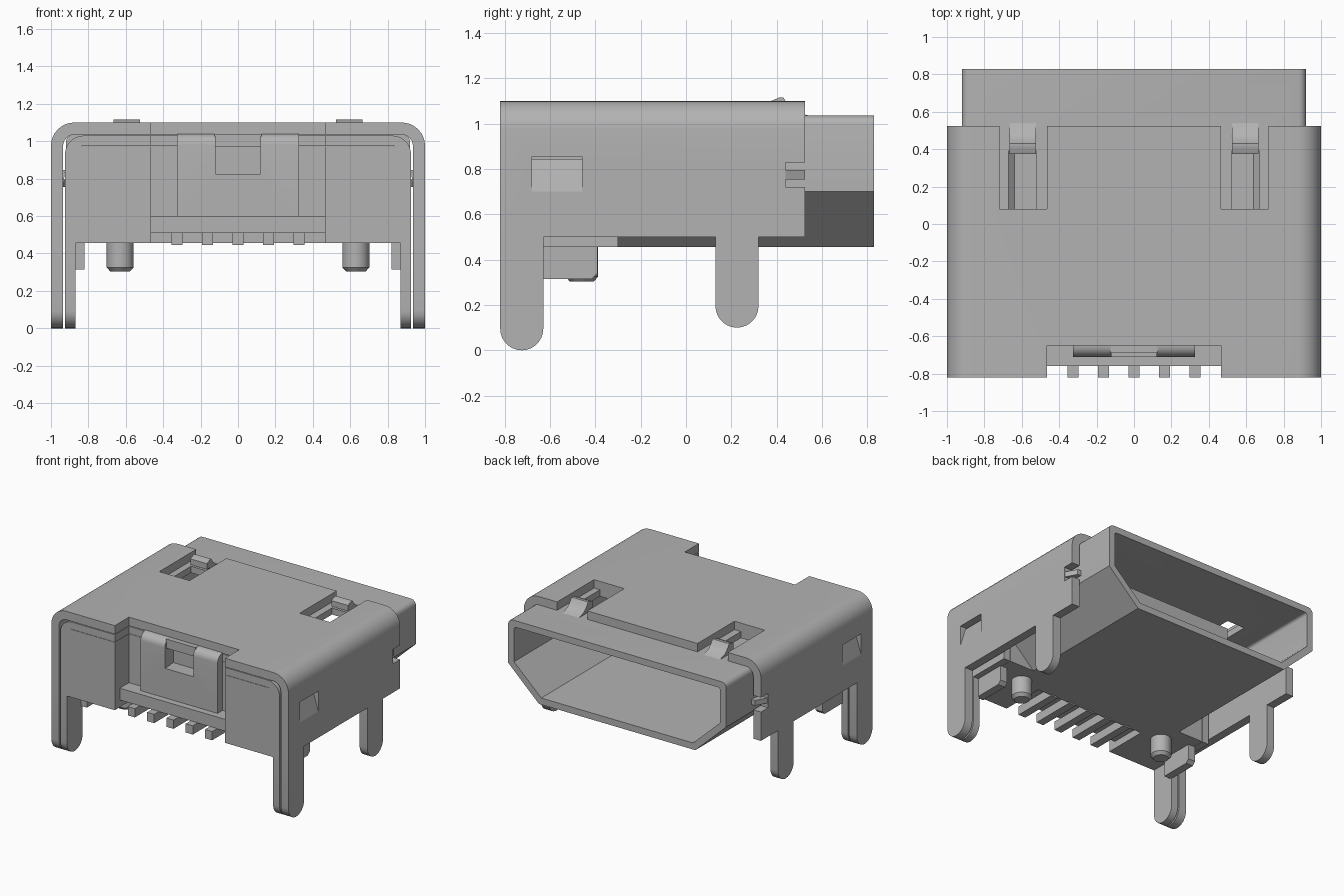
import bpy, bmesh
from math import sin, cos, pi, radians

if "Cube" in bpy.data.objects:
    bpy.data.objects.remove(bpy.data.objects["Cube"])

grey = bpy.data.materials.new("plain grey")
grey.use_nodes = True
COLOUR = (0.45, 0.45, 0.45, 1)
grey.diffuse_color = COLOUR
grey.node_tree.nodes["Principled BSDF"].inputs["Base Color"].default_value = COLOUR


def finish(name, bm):
    bmesh.ops.recalc_face_normals(bm, faces=bm.faces)
    mesh = bpy.data.meshes.new(name)
    bm.to_mesh(mesh)
    bm.free()
    mesh.materials.append(grey)
    ob = bpy.data.objects.new(name, mesh)
    bpy.context.collection.objects.link(ob)
    return ob


def prism(name, pts, axis, a, b):
    """Extrude a 2D outline along an axis from a to b."""
    place = {"x": lambda u, v: (a, u, v), "y": lambda u, v: (u, a, v),
             "z": lambda u, v: (u, v, a)}[axis]
    bm = bmesh.new()
    face = bm.faces.new([bm.verts.new(place(u, v)) for u, v in pts])
    ext = bmesh.ops.extrude_face_region(bm, geom=[face])
    move = [b - a if axis == k else 0 for k in "xyz"]
    bmesh.ops.translate(bm, vec=move,
                        verts=[g for g in ext["geom"] if isinstance(g, bmesh.types.BMVert)])
    return finish(name, bm)


def box(name, x, y, z):
    return prism(name, [(x[0], y[0]), (x[1], y[0]), (x[1], y[1]), (x[0], y[1])], "z", *z)


def both(s, a, b):
    return sorted((s * a, s * b))


def arc(cu, cv, r, a0, a1, n=8):
    return [(cu + r * cos(radians(a0 + (a1 - a0) * i / n)),
             cv + r * sin(radians(a0 + (a1 - a0) * i / n))) for i in range(n + 1)]


def cut(ob, *cutters):
    """Subtract the cutters, then throw them away."""
    bpy.context.view_layer.objects.active = ob
    for c in cutters:
        mod = ob.modifiers.new("cut", "BOOLEAN")
        mod.operation, mod.solver, mod.object = "DIFFERENCE", "EXACT", c
        bpy.ops.object.modifier_apply(modifier=mod.name)
        bpy.data.objects.remove(c)


def arch(hw, top, bottom, r, t):
    """Outline of a folded sheet: top with two side walls."""
    def half(w, h, q):
        right = [(w, bottom)] + arc(w - q, h - q, q, 0, 90)
        return right + [(-x, z) for x, z in reversed(right)]
    return half(hw, top, r) + half(hw - t, top - t, r - t)[::-1]


def recess():
    return box("recess_cutter", (-.465, .465), (-1, -.65), (.3, 1.3))


def notch():
    return box("notch_cutter", (-.125, .125), (-1, -.6), (.825, 1.03))


# Outer folded shell with spring slots, side windows and rear notches
outer = prism("outer_shell", arch(1, 1.1, .5, .125, .065), "y", -.82, .525)
cut(outer, recess())
for s in (-1, 1):
    cut(outer,
        box("slot_cutter", both(s, .465, .72), (.08, .7), (1, 1.3)),
        box("window_cutter", both(s, .9, 1.1), (-.68, -.46), (.7, .855)),
        box("dent_cutter", both(s, .9, 1.1), (.44, .7), (.72, .83)))

# Inner sheet visible beside the front blocks
inner = prism("inner_shell", arch(.925, 1.03, .455, .1, .055), "y", -.82, -.3)
cut(inner, recess())

# Plastic housing with front recess, latch pocket and pin channel
housing = box("plastic_housing", (-.868, .868), (-.82, -.3), (.455, .973))
cut(housing, recess(), notch(),
    box("channel_cutter", (-.465, .465), (-1, -.48), (.3, .51)))
box("housing_ledge", (-.465, .465), (-.76, -.64), (.51, .6))

# Hollow socket mouth
def mouth_outline(w, top, mid, low_w, low, r):
    right = [(low_w, low), (w, mid)] + arc(w - r, top - r, r, 0, 90, 4)
    return right + [(-x, z) for x, z in reversed(right)]


mouth = prism("socket_mouth", mouth_outline(.92, 1.036, .7, .66, .455, .04), "y", -.31, .83)
cut(mouth, prism("cavity_cutter", mouth_outline(.87, .986, .72, .64, .505, .02), "y", -.5, 1))
for s in (-1, 1):
    cut(mouth, box("hole_cutter", both(s, .52, .67), (.08, .39), (.9, 1.2)))

# Contact tongue inside the mouth
box("contact_tongue", (-.47, .47), (-.31, .45), (.78, .88))

# Rear flap with rolled top and a bar across its notch
flap = prism("rear_flap", [(-.65, .6), (-.65, 1.04)] + arc(-.65, .98, .06, 90, 180) + [(-.71, .6)],
             "x", -.325, .325)
cut(flap, box("flap_cutter", (-.12, .12), (-1, -.6), (.825, 1.3)))
box("flap_bar", (-.125, .125), (-.69, -.645), (.97, 1.04))

# Contact pins
for i in range(5):
    x = (i - 2) * .163
    box("contact_pin", (x - .03, x + .03), (-.82, -.47), (.445, .512))


def leg(name, s, x, y, top, tip):
    r = (y[1] - y[0]) / 2
    pts = [(y[1], top), (y[0], top)] + arc(y[0] + r, tip + r, r, 180, 360, 14)
    prism(name, pts, "x", *both(s, *x))


for s, side in ((1, "left"), (-1, "right")):
    # Solder legs
    leg(side + "_front_outer_leg", s, (.935, 1), (-.82, -.63), .5, 0)
    leg(side + "_front_inner_leg", s, (.87, .925), (-.82, -.63), .455, 0)
    leg(side + "_rear_leg", s, (.935, 1), (.13, .32), .5, .1)

    # Small tab folded behind the front leg
    prism(side + "_folded_tab",
          [(-.65, .46), (-.65, .315), (-.415, .315), (-.39, .34), (-.39, .46)],
          "x", *both(s, .82, .88))

    # Locating post with a chamfered tip
    bm = bmesh.new()
    for r0, r1, z0, z1 in ((.072, .072, .325, .47), (.052, .072, .303, .325)):
        made = bmesh.ops.create_cone(bm, cap_ends=True, segments=32, radius1=r0,
                                     radius2=r1, depth=z1 - z0)
        bmesh.ops.translate(bm, verts=made["verts"], vec=(s * .63, -.46, (z0 + z1) / 2))
    finish(side + "_locating_post", bm)

    # Side tab bent inward from its window
    prism(side + "_side_tab", [(s * x, z) for x, z in
                               ((.94, .7), (1, .7), (.955, .845), (.925, .845))],
          "y", -.68, -.46)

    # Bent lug in the rear side notch
    prism(side + "_rear_lug", [(s * x, y) for x, y in
                               ((.935, .43), (1, .43), (.95, .525), (.915, .525))],
          "z", .755, .795)

    # Retaining spring in the top slot
    prism(side + "_top_spring",
          [(.54, 1.036), (.48, 1.055), (.45, 1.085), (.43, 1.115), (.41, 1.115),
           (.375, 1.1), (.375, 1.055), (.41, 1.055), (.44, 1.01), (.48, .99), (.54, .987)],
          "x", *both(s, .525, .665))

# Smooth bends, sharp folds
for ob in bpy.context.scene.objects:
    ob.select_set(ob.type == "MESH")
bpy.context.view_layer.objects.active = outer
bpy.ops.object.shade_smooth_by_angle(angle=radians(30))
